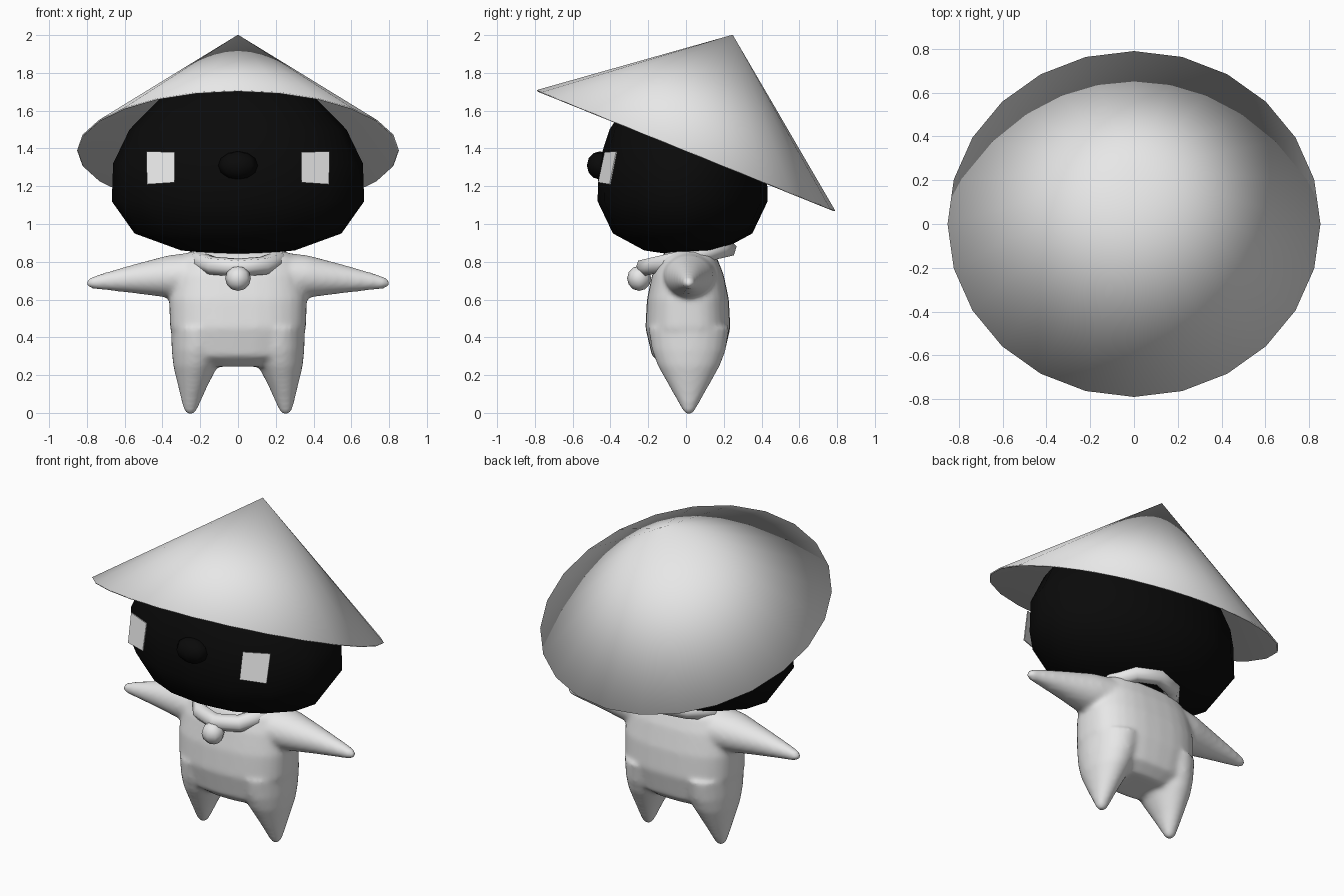
import bpy, bmesh, math
from mathutils import Vector, Matrix

if "Cube" in bpy.data.objects:
    bpy.data.objects.remove(bpy.data.objects["Cube"])

X, Y, Z = Vector((1, 0, 0)), Vector((0, 1, 0)), Vector((0, 0, 1))


def material(name, value):
    m = bpy.data.materials.new(name)
    m.use_nodes = True
    m.diffuse_color = (value, value, value, 1)
    m.node_tree.nodes["Principled BSDF"].inputs["Base Color"].default_value = (value, value, value, 1)
    return m


white = material("off white", 0.8)
black = material("soft black", 0.003)


def loft(bm, rings, u, v, sides, power=2.0):
    """Join (centre, radius along u, radius along v) rings into a closed skin."""
    def bend(t):
        return math.copysign(abs(t) ** (2 / power), t)
    loops = []
    for centre, ru, rv in rings:
        loop = []
        for i in range(sides):
            a = 2 * math.pi * i / sides
            loop.append(bm.verts.new(Vector(centre) + u * ru * bend(math.cos(a)) + v * rv * bend(math.sin(a))))
        loops.append(loop)
    faces = []
    for low, high in zip(loops, loops[1:]):
        for i in range(sides):
            j = (i + 1) % sides
            faces.append(bm.faces.new((low[i], low[j], high[j], high[i])))
    for loop, ring in ((loops[0], rings[0]), (loops[-1], rings[-1])):
        if ring[1] > 0:
            faces.append(bm.faces.new(loop))


def finish(bm, name, mat, smooth=True):
    bmesh.ops.remove_doubles(bm, verts=bm.verts, dist=1e-4)
    bmesh.ops.recalc_face_normals(bm, faces=bm.faces)
    for f in bm.faces:
        f.smooth = smooth
    mesh = bpy.data.meshes.new(name)
    bm.to_mesh(mesh)
    bm.free()
    ob = bpy.data.objects.new(name, mesh)
    bpy.context.collection.objects.link(ob)
    mesh.materials.append(mat)
    return ob


def ball(name, centre, radii, mat, segments=8, rings=6, smooth=True):
    bm = bmesh.new()
    bmesh.ops.create_uvsphere(bm, u_segments=segments, v_segments=rings, radius=1,
                              matrix=Matrix.LocRotScale(Vector(centre), None, Vector(radii)))
    return finish(bm, name, mat, smooth)


# Hat: thin hollow cone tilted towards the back
bm = bmesh.new()
loft(bm, [((0, 0, 0.66), 0, 0), ((0, 0, 0), 0.852, 0.852),
          ((0, 0, -0.006), 0.846, 0.846), ((0, 0, 0.647), 0, 0)], X, Y, 24)
hat = finish(bm, "hat", white)
hat.location = (0, 0, 1.39)
hat.rotation_euler.x = -math.radians(22)

# Head: flattened low-poly ball
head_profile = [(0, 0.83), (0.45, 0.86), (0.82, 0.95), (1, 1.12), (0.99, 1.32),
                (0.86, 1.5), (0.61, 1.67), (0.3, 1.76), (0, 1.79)]
bm = bmesh.new()
loft(bm, [((0, -0.018, z), 0.668 * r, 0.45 * r) for r, z in head_profile], X, Y, 16)
finish(bm, "head", black)
ball("nose", (0, -0.455, 1.31), (0.105, 0.07, 0.075), black)

# Eyes: slanted square plates standing just off the face
for side, name in ((1, "left_eye"), (-1, "right_eye")):
    bm = bmesh.new()
    corners = [(0.335, -0.432, 1.38), (0.485, -0.37, 1.385),
               (0.482, -0.405, 1.21), (0.337, -0.466, 1.22)]
    front = [bm.verts.new((side * x, y, z)) for x, y, z in corners]
    back = [bm.verts.new((side * (x - 0.002), y + 0.006, z)) for x, y, z in corners]
    bm.faces.new(front)
    bm.faces.new(back[::-1])
    for i in range(4):
        j = (i + 1) % 4
        bm.faces.new((front[i], back[i], back[j], front[j]))
    finish(bm, name, white, smooth=False)

# Body: torso, pointed legs and tapering arms fused into one soft skin
torso = [(0.245, 0.20, 0.12), (0.30, 0.31, 0.19), (0.45, 0.36, 0.225), (0.60, 0.365, 0.217),
         (0.73, 0.345, 0.19), (0.82, 0.31, 0.155), (0.855, 0.25, 0.11)]
leg = [(-0.006, 0.252, 0.022, 0.02), (0.02, 0.252, 0.037, 0.036), (0.12, 0.242, 0.07, 0.092),
       (0.25, 0.225, 0.118, 0.165), (0.33, 0.213, 0.138, 0.195), (0.45, 0.2, 0.155, 0.215)]
arm = [(0.2, 0.725, 0.13, 0.15), (0.37, 0.722, 0.112, 0.125), (0.55, 0.71, 0.077, 0.08),
       (0.72, 0.695, 0.043, 0.043), (0.78, 0.688, 0.03, 0.03), (0.798, 0.686, 0.018, 0.018)]
bm = bmesh.new()
loft(bm, [((0, 0.01, z), rx, ry) for z, rx, ry in torso], X, Y, 32, 2.6)
for s in (1, -1):
    loft(bm, [((s * x, 0.015, z), rx, ry) for z, x, rx, ry in leg], X, Y, 24)
    loft(bm, [((s * x, 0.015, z), ry, rz) for x, z, rz, ry in arm], Y, Z, 24)
body = finish(bm, "body", white)
fuse = body.modifiers.new("fuse", 'REMESH')
fuse.mode = 'VOXEL'
fuse.voxel_size = 0.014
fuse.use_smooth_shade = True
soften = body.modifiers.new("soften", 'SMOOTH')
soften.factor = 0.5
soften.iterations = 8

# Collar: chunky ring, lower at the front
bm = bmesh.new()
steps, tube = 10, 6
grid = []
for i in range(steps):
    a = 2 * math.pi * (i + 0.5) / steps
    out = Vector((math.cos(a), math.sin(a), 0))
    grid.append([bm.verts.new(out * (0.225 + 0.05 * math.cos(b)) + Z * 0.05 * math.sin(b))
                 for b in (2 * math.pi * k / tube for k in range(tube))])
for i in range(steps):
    for k in range(tube):
        n, m = (i + 1) % steps, (k + 1) % tube
        bm.faces.new((grid[i][k], grid[n][k], grid[n][m], grid[i][m]))
collar = finish(bm, "collar", white)
collar.location = (0, 0, 0.82)
collar.rotation_euler.x = math.radians(13)

# Bell hanging from the collar
ball("bell", (0, -0.248, 0.712), (0.068, 0.064, 0.066), white)
